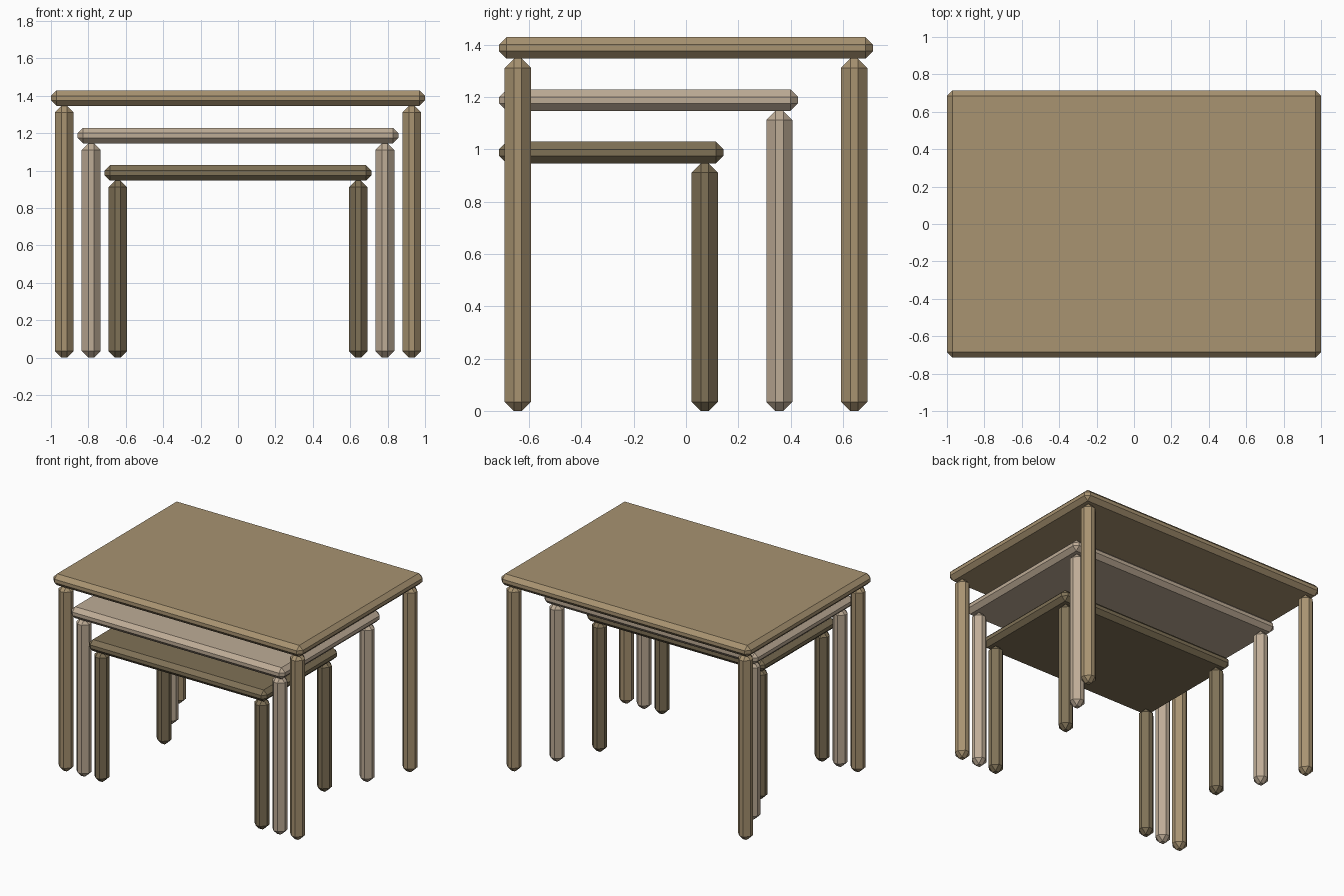
import bpy, bmesh

if "Cube" in bpy.data.objects:
    bpy.data.objects.remove(bpy.data.objects["Cube"])


def srgb(r, g, b):
    """8-bit display colour to linear values."""
    def lin(c):
        c /= 255
        return c / 12.92 if c <= 0.04045 else ((c + 0.055) / 1.055) ** 2.4
    return (lin(r), lin(g), lin(b), 1.0)


def wood(name, rgb):
    mat = bpy.data.materials.new(name)
    mat.diffuse_color = srgb(*rgb)
    mat.use_nodes = True
    mat.node_tree.nodes["Principled BSDF"].inputs["Base Color"].default_value = mat.diffuse_color
    return mat


def chamfered_box(name, lo, hi, chamfer, mat):
    """Box between two corners with every edge cut by a single flat chamfer."""
    bm = bmesh.new()
    bmesh.ops.create_cube(bm, size=1)
    for v in bm.verts:
        v.co = [lo[i] + (v.co[i] + 0.5) * (hi[i] - lo[i]) for i in range(3)]
    bmesh.ops.bevel(bm, geom=bm.edges[:], offset=chamfer, offset_type='OFFSET',
                    segments=1, profile=0.5, affect='EDGES')
    mesh = bpy.data.meshes.new(name)
    bm.to_mesh(mesh)
    bm.free()
    mesh.materials.append(mat)
    obj = bpy.data.objects.new(name, mesh)
    bpy.context.collection.objects.link(obj)


FRONT = -0.714      # all three table tops share this front edge
INSET = 0.0714      # leg centre in from the top's edge
LEG = 0.05          # half the leg width
THICK = 0.083       # top thickness


def table(size, half_width, back, height, mat):
    under = height - THICK
    # Table top
    chamfered_box(f"{size}_table_top", (-half_width, FRONT, under),
                  (half_width, back, height), 0.029, mat)
    # Four legs
    for side, x in (("left", INSET - half_width), ("right", half_width - INSET)):
        for end, y in (("front", FRONT + INSET), ("back", back - INSET)):
            chamfered_box(f"{size}_table_{end}_{side}_leg",
                          (x - LEG, y - LEG, 0), (x + LEG, y + LEG, under), 0.035, mat)


# Nest of three tables
table("large", 1.0, 0.714, 1.429, wood("tan wood", (168, 147, 113)))
table("medium", 0.857, 0.428, 1.229, wood("pale wood", (190, 172, 150)))
table("small", 0.714, 0.143, 1.029, wood("dark wood", (127, 113, 86)))
